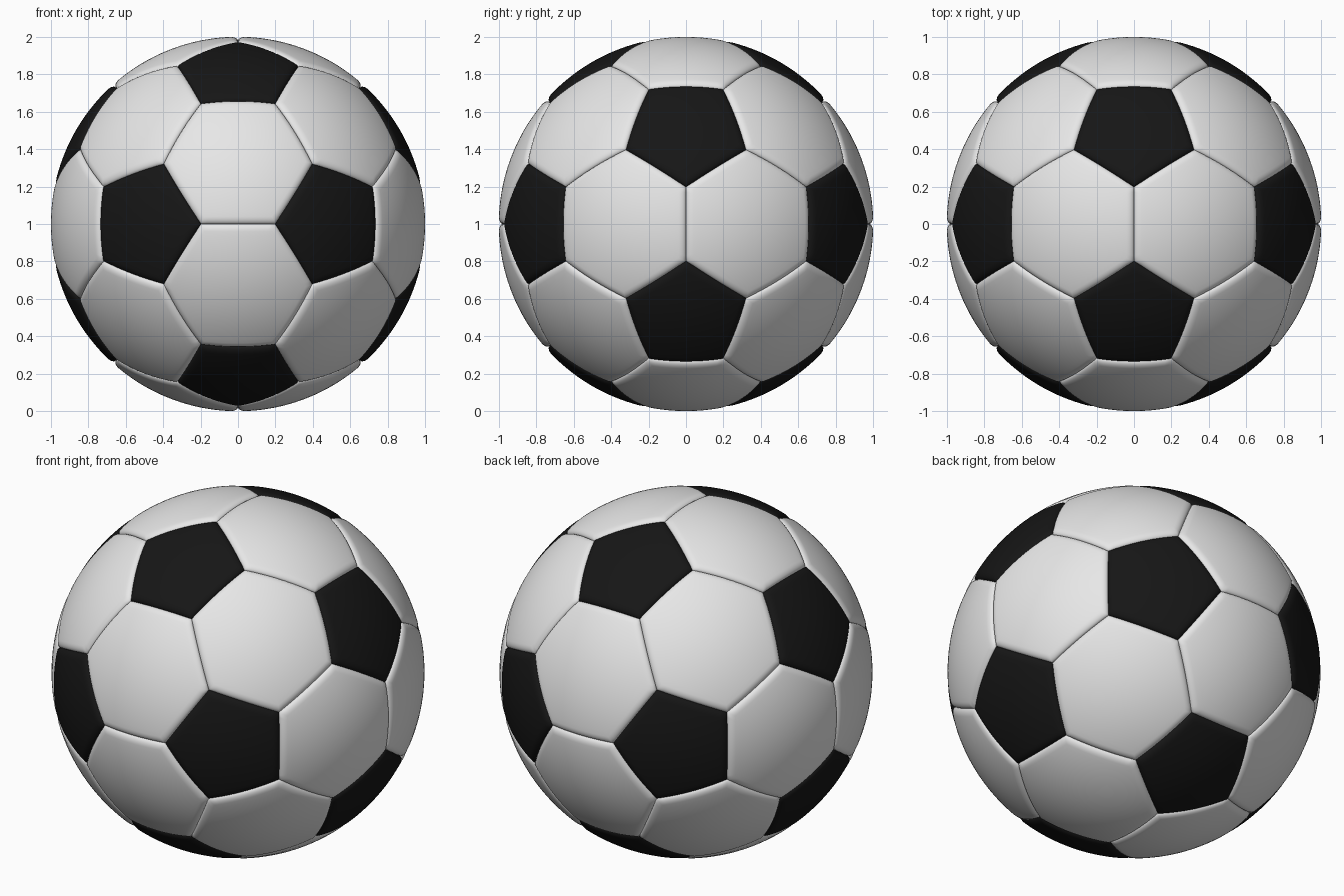
import bpy, bmesh, math
from mathutils import Vector

if "Cube" in bpy.data.objects:
    bpy.data.objects.remove(bpy.data.objects["Cube"])

PHI = (1 + math.sqrt(5)) / 2
RADIUS, GROOVE_DEPTH, GROOVE_WIDTH = 1.001, 0.022, 0.042
SEGMENTS = 14          # points along each panel side
CENTRE = Vector((0, 0, 1))


def material(name, value):
    m = bpy.data.materials.new(name)
    m.diffuse_color = (value, value, value, 1)
    m.use_nodes = True
    m.node_tree.nodes["Principled BSDF"].inputs["Base Color"].default_value = m.diffuse_color
    return m


def ordered(points, axis):
    """Sort points counter-clockwise around an outward axis."""
    u = (points[0] - axis * points[0].dot(axis)).normalized()
    w = axis.cross(u)
    return sorted(points, key=lambda p: math.atan2(p.dot(w), p.dot(u)))


def add_panel(bm, corners):
    """Puffed spherical panel: rings running from the sunken seam to the middle."""
    mid = sum(corners, Vector()) / len(corners)
    apothem = ((corners[0] + corners[1]) / 2 - mid).length
    outline = [a.lerp(b, i / SEGMENTS)
               for a, b in zip(corners, corners[1:] + corners[:1])
               for i in range(SEGMENTS)]
    # dense rings over the rounded rim, even rings inside
    rim = [GROOVE_WIDTH * (1 - math.cos(i / 8 * math.pi / 2)) for i in range(9)]
    inner = [GROOVE_WIDTH + (apothem - GROOVE_WIDTH) * i / 12 for i in range(1, 12)]
    rings = []
    for d in rim + inner:
        k = max(0.0, 1 - d / GROOVE_WIDTH)
        r = RADIUS - GROOVE_DEPTH * (1 - math.sqrt(1 - k * k))
        rings.append([bm.verts.new(CENTRE + mid.lerp(p, 1 - d / apothem).normalized() * r)
                      for p in outline])
    n = len(outline)
    for a, b in zip(rings, rings[1:]):
        for i in range(n):
            j = (i + 1) % n
            bm.faces.new((a[i], a[j], b[j], b[i]))
    tip = bm.verts.new(CENTRE + mid.normalized() * RADIUS)
    for i in range(n):
        bm.faces.new((rings[-1][i], rings[-1][(i + 1) % n], tip))


def build(name, panels, mat):
    bm = bmesh.new()
    for corners in panels:
        add_panel(bm, corners)
    for f in bm.faces:
        f.smooth = True
    me = bpy.data.meshes.new(name)
    bm.to_mesh(me)
    bm.free()
    me.materials.append(mat)
    ob = bpy.data.objects.new(name, me)
    bpy.context.collection.objects.link(ob)


# icosahedron corners are the pentagon centres
ico = []
for s in (-1, 1):
    for t in (-PHI, PHI):
        ico += [Vector((s, t, 0)), Vector((0, s, t)), Vector((t, 0, s))]
scale = math.sqrt((1 / 3) ** 2 + PHI ** 2)
ico = [v / scale for v in ico]
side = 2 / scale
near = lambda a, b: abs((a - b).length - side) < 0.01

# pentagons around each corner, hexagons on each triangle
pentagons = [ordered([v.lerp(n, 1 / 3) for n in ico if near(v, n)], v.normalized())
             for v in ico]
hexagons = []
for i in range(12):
    for j in range(i):
        for k in range(j):
            tri = (ico[i], ico[j], ico[k])
            if near(tri[0], tri[1]) and near(tri[1], tri[2]) and near(tri[0], tri[2]):
                pts = [a.lerp(b, 1 / 3) for a in tri for b in tri if a is not b]
                hexagons.append(ordered(pts, sum(tri, Vector()).normalized()))

build("black_pentagon_panels", pentagons, material("black leather", 0.008))
build("white_hexagon_panels", hexagons, material("white leather", 0.8))
